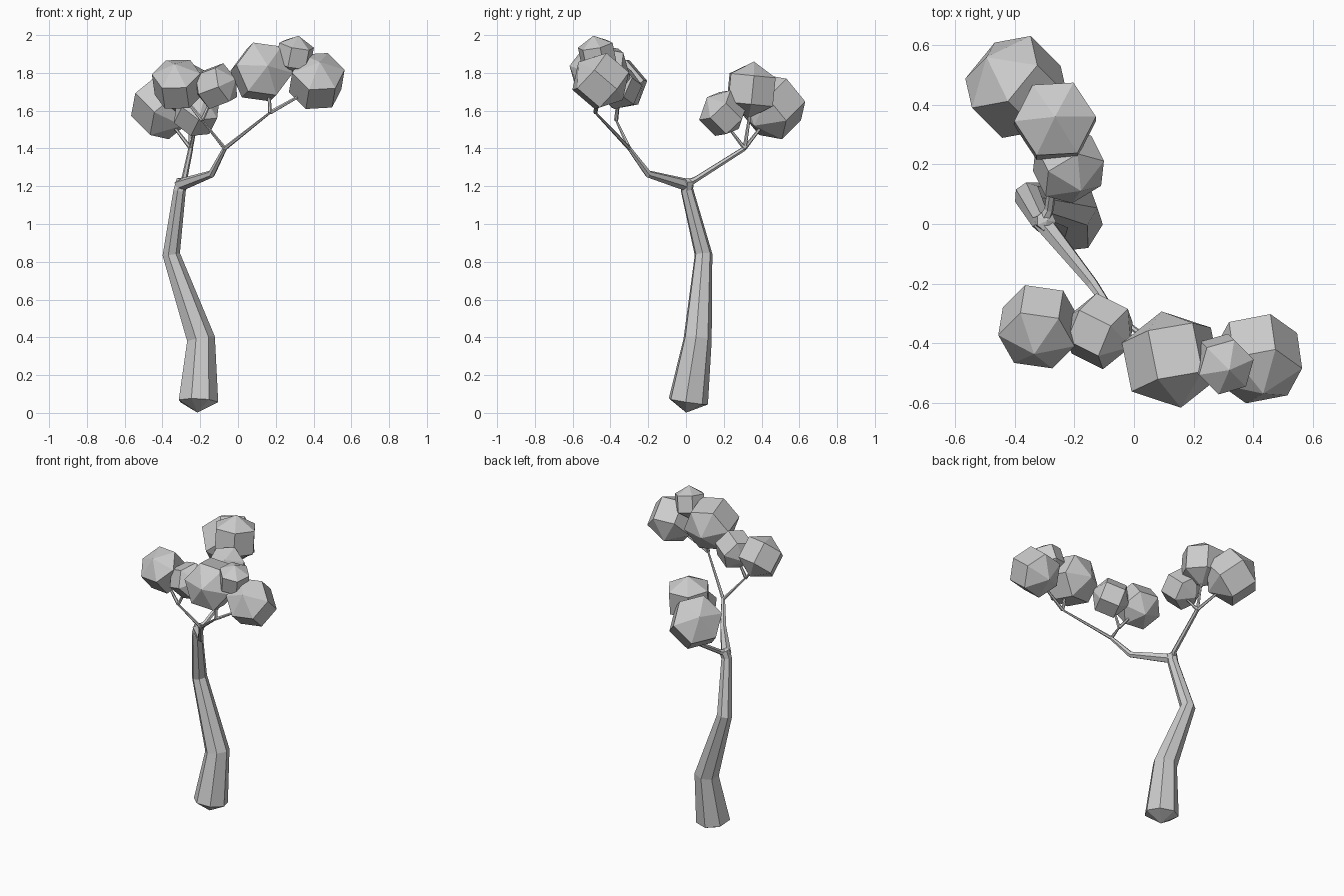
import bpy, bmesh
from math import sin, cos, pi, radians
from mathutils import Vector

if "Cube" in bpy.data.objects:
    bpy.data.objects.remove(bpy.data.objects["Cube"])


def make_object(name, bm):
    bmesh.ops.recalc_face_normals(bm, faces=bm.faces)
    mesh = bpy.data.meshes.new(name)
    bm.to_mesh(mesh)
    bm.free()
    bpy.context.collection.objects.link(bpy.data.objects.new(name, mesh))


def loft(bm, rings, start, end):
    """Skin a list of vertex rings and close both ends to a point."""
    n = len(rings[0])
    rows = [[bm.verts.new(p) for p in r] for r in rings]
    for a, b in zip(rows, rows[1:]):
        for i in range(n):
            j = (i + 1) % n
            bm.faces.new((a[i], a[j], b[j], b[i]))
    for row, tip in ((rows[0], start), (rows[-1], end)):
        v = bm.verts.new(tip)
        for i in range(n):
            bm.faces.new((row[i], row[(i + 1) % n], v))


def limb(name, path, sides):
    """Tapered tube through (x, y, z, radius) points."""
    pts = [Vector(p[:3]) for p in path]
    prev = (pts[1] - pts[0]).normalized()
    side = prev.orthogonal().normalized()
    rings = []
    for k, p in enumerate(pts):
        t = (pts[min(k + 1, len(pts) - 1)] - pts[max(k - 1, 0)]).normalized()
        side = prev.rotation_difference(t) @ side
        side = (side - t * side.dot(t)).normalized()
        up = t.cross(side)
        rings.append([p + path[k][3] * (side * cos(2 * pi * i / sides) + up * sin(2 * pi * i / sides))
                      for i in range(sides)])
        prev = t
    d0 = (pts[0] - pts[1]).normalized() * path[0][3] * 0.55
    d1 = (pts[-1] - pts[-2]).normalized() * path[-1][3] * 0.4
    bm = bmesh.new()
    loft(bm, rings, pts[0] + d0, pts[-1] + d1)
    make_object(name, bm)


def clump(name, centre, r, axis, turn):
    """Coarse six-sided ball whose pole points along the axis."""
    c, a = Vector(centre), Vector(axis).normalized()
    u = a.orthogonal().normalized()
    v = a.cross(u)
    rings = []
    for lat in (-29, 29):
        h, w = r * sin(radians(lat)), r * cos(radians(lat))
        rings.append([c + a * h + w * (u * cos(t) + v * sin(t))
                      for t in (radians(turn) + 2 * pi * i / 6 for i in range(6))])
    bm = bmesh.new()
    loft(bm, rings, c - a * r * 0.96, c + a * r * 0.96)
    make_object(name, bm)


# Trunk
limb("trunk", [(-.212, .01, .06, .108), (-.198, .06, .39, .077), (-.355, .092, .84, .048),
               (-.31, .005, 1.18, .034), (-.295, .01, 1.232, .034)], 7)

# Main branches
limb("front_branch", [(-.31, .01, 1.205, .034), (-.14, -.20, 1.265, .02), (-.07, -.30, 1.40, .012)], 6)
limb("back_branch", [(-.31, 0, 1.21, .026), (-.285, .05, 1.235, .016), (-.25, .31, 1.40, .013)], 6)

# Twigs: start, end
front_fork, right_node, left_node = (-.07, -.30, 1.40), (.17, -.48, 1.59), (-.19, -.37, 1.55)
back_fork = (-.25, .31, 1.40)
twigs = [(front_fork, right_node), (front_fork, left_node),
         (right_node, (.16, -.46, 1.75)), (right_node, (.40, -.45, 1.72)),
         (left_node, (-.31, -.35, 1.70)), (left_node, (-.13, -.36, 1.68)),
         (back_fork, (-.39, .45, 1.58)), (back_fork, (-.26, .35, 1.66)),
         (back_fork, (-.22, .21, 1.53))]
for i, (a, b) in enumerate(twigs):
    limb(f"twig_{i + 1}", [(*a, .011), (*b, .006)], 6)

# Leaf clumps: centre, radius, pole direction, turn
clumps = [((-.395, .46, 1.62), .180, (-.5, .5, .5), 10),
          ((-.265, .345, 1.71), .157, (0, .1, 1), 18),
          ((-.22, .195, 1.587), .131, (.3, -.6, .6), 40),
          ((-.32, -.345, 1.74), .148, (-.1, -.6, .7), 0),
          ((-.115, -.36, 1.73), .128, (.8, -.4, .3), 25),
          ((.125, -.455, 1.805), .175, (.2, -1, .2), 8),
          ((.30, -.47, 1.895), .110, (.2, -.2, 1), 30),
          ((.417, -.452, 1.757), .162, (.1, -.7, .6), 15)]
for i, c in enumerate(clumps):
    clump(f"leaf_clump_{i + 1}", *c)
